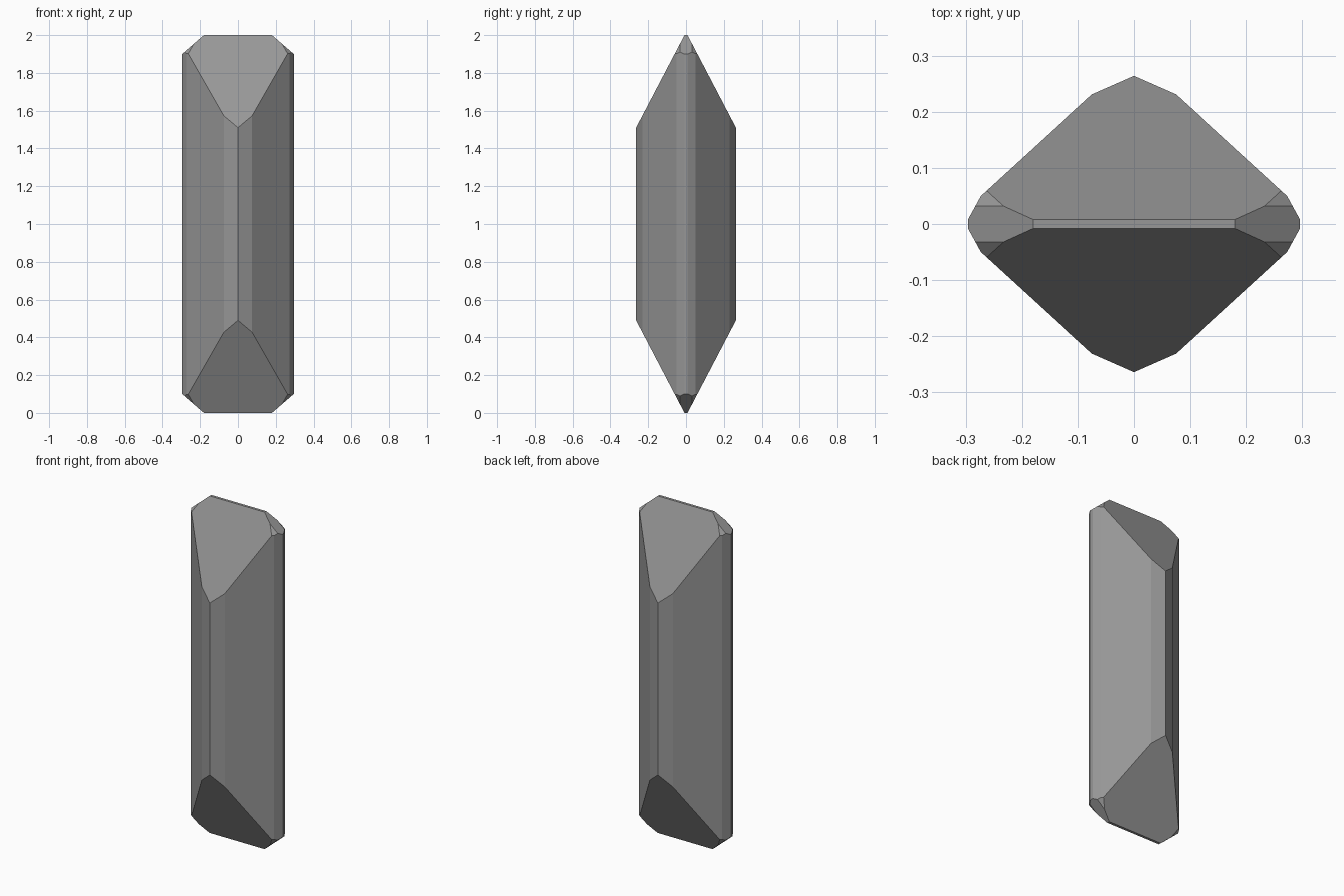
import bpy, bmesh
from mathutils import Vector

if "Cube" in bpy.data.objects:
    bpy.data.objects.remove(bpy.data.objects["Cube"])

# Vertical body: faceted diamond cross-section, one quadrant mirrored
quad = [(0.296, 0.008), (0.273, 0.05), (0.075, 0.231), (0.0, 0.264)]
upper = quad + [(-x, y) for x, y in quad[-2::-1]]
profile = upper + [(x, -y) for x, y in upper[::-1]]

bm = bmesh.new()
base = bm.faces.new([bm.verts.new((x, y, 0)) for x, y in profile])
ext = bmesh.ops.extrude_face_region(bm, geom=[base])
top = [g for g in ext["geom"] if isinstance(g, bmesh.types.BMVert)]
bmesh.ops.translate(bm, verts=top, vec=(0, 0, 2))
bmesh.ops.recalc_face_normals(bm, faces=bm.faces[:])


def cut(point, normal):
    """Slice off everything on the normal side and cap the opening."""
    geom = bm.verts[:] + bm.edges[:] + bm.faces[:]
    bmesh.ops.bisect_plane(bm, geom=geom, dist=1e-6, plane_co=point,
                           plane_no=Vector(normal).normalized(), clear_outer=True)
    bmesh.ops.holes_fill(bm, edges=[e for e in bm.edges if e.is_boundary], sides=0)


# Facets at both tips, mirrored about the middle height
for s in (1, -1):
    def height(z):
        return 1 + s * (z - 1)
    # Large front and back slopes
    for b in (1, -1):
        cut((0, b * 0.008, height(2)), (0, b * 1.914, s))
    # Side slopes and the small corner facets
    for a in (1, -1):
        cut((a * 0.18, 0, height(2)), (a * 0.87, 0, s))
        for b in (1, -1):
            cut((a * 0.232, b * 0.033, height(1.9537)), (a * 0.87, b * 0.96, s))

bmesh.ops.recalc_face_normals(bm, faces=bm.faces[:])
mesh = bpy.data.meshes.new("crystal")
bm.to_mesh(mesh)
bm.free()
crystal = bpy.data.objects.new("crystal", mesh)
bpy.context.collection.objects.link(crystal)

# Dark grey stone
stone = bpy.data.materials.new("dark_stone")
stone.diffuse_color = (0.31, 0.31, 0.31, 1)
stone.use_nodes = True
stone.node_tree.nodes["Principled BSDF"].inputs["Base Color"].default_value = stone.diffuse_color
mesh.materials.append(stone)
